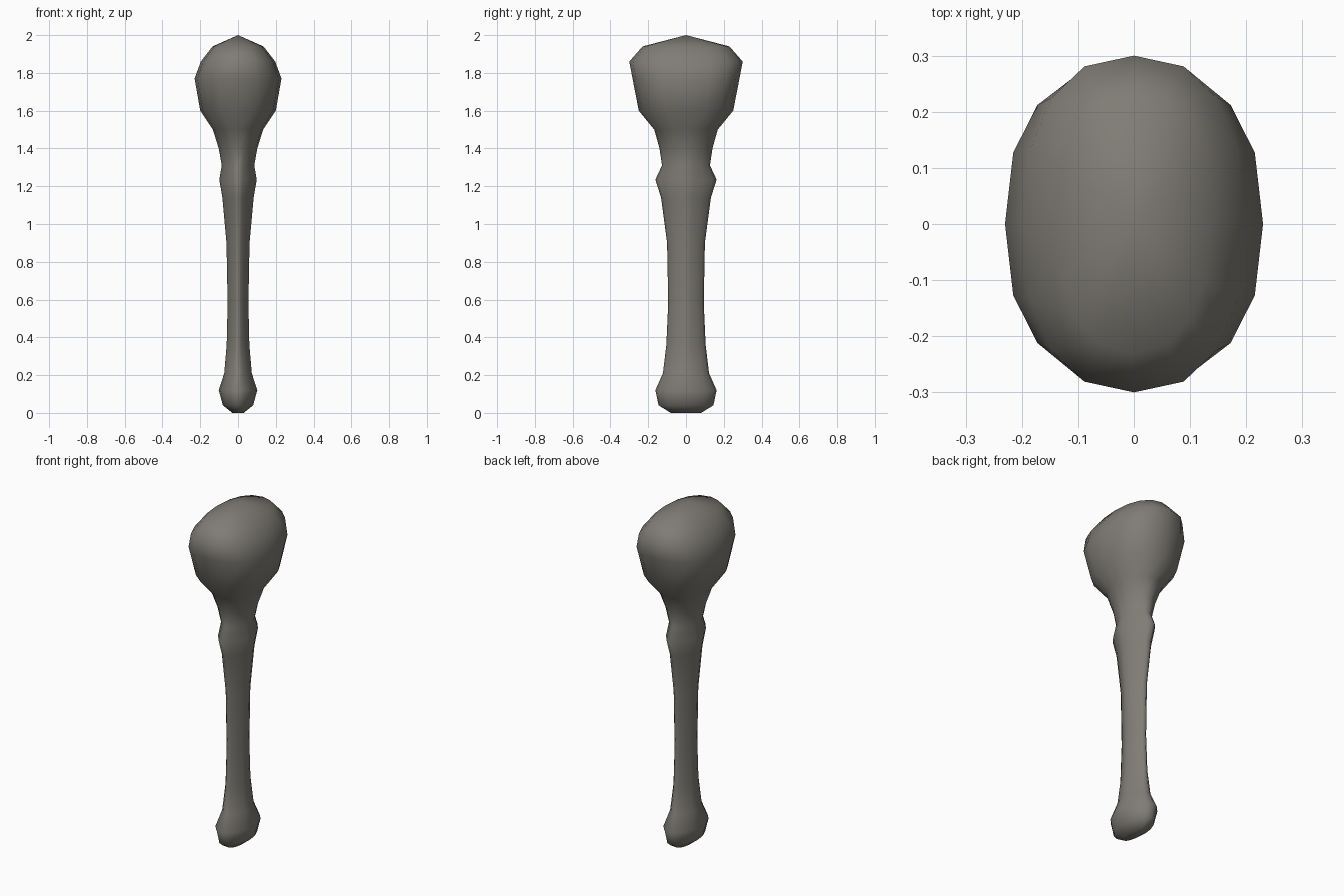
import bpy
import bmesh
from math import cos, sin, tau

cube = bpy.data.objects.get("Cube")
if cube:
    bpy.data.objects.remove(cube, do_unlink=True)

SIDES = 16

# Club profile: height, half width x, half width y, section roundness
# (1 = diamond, 2 = ellipse, above 2 = boxy)
RINGS = [
    (0.0, 0.03, 0.08, 1.8),
    (0.04, 0.08, 0.145, 1.8),
    (0.12, 0.102, 0.162, 1.8),
    (0.21, 0.073, 0.122, 1.6),
    (0.36, 0.06, 0.104, 1.4),
    (0.58, 0.055, 0.094, 1.4),
    (0.90, 0.061, 0.10, 1.4),
    (1.14, 0.083, 0.132, 1.4),
    (1.235, 0.099, 0.162, 1.4),
    (1.31, 0.086, 0.127, 1.5),
    (1.40, 0.102, 0.14, 1.7),
    (1.50, 0.133, 0.168, 2.0),
    (1.60, 0.20, 0.25, 2.2),
    (1.77, 0.23, 0.283, 2.4),
    (1.86, 0.197, 0.30, 2.4),
    (1.94, 0.135, 0.23, 2.3),
]


def power(value, exponent):
    return (1 if value >= 0 else -1) * abs(value) ** exponent


def section(bm, z, half_x, half_y, roundness):
    """One closed ring of the loft."""
    ring = []
    for i in range(SIDES):
        c, s = cos(tau * i / SIDES), sin(tau * i / SIDES)
        ring.append(bm.verts.new((half_x * power(c, 2 / roundness),
                                  half_y * power(s, 2 / roundness), z)))
    return ring


# Stone grey material
stone = bpy.data.materials.new("warm_grey")
stone.use_nodes = True
colour = (0.215, 0.203, 0.18, 1)
stone.diffuse_color = colour
bsdf = next(n for n in stone.node_tree.nodes if n.type == "BSDF_PRINCIPLED")
bsdf.inputs["Base Color"].default_value = colour
bsdf.inputs["Roughness"].default_value = 0.8

# Pommel, handle, collar and head lofted as one skin
bm = bmesh.new()
rings = [section(bm, *r) for r in RINGS]
for low, high in zip(rings, rings[1:]):
    for i in range(SIDES):
        j = (i + 1) % SIDES
        bm.faces.new((low[i], low[j], high[j], high[i]))

# Flat base and pointed crown
bm.faces.new(reversed(rings[0]))
tip = bm.verts.new((0, 0, 2))
for i in range(SIDES):
    bm.faces.new((rings[-1][i], rings[-1][(i + 1) % SIDES], tip))

bmesh.ops.recalc_face_normals(bm, faces=bm.faces)
for face in bm.faces:
    face.smooth = True
mesh = bpy.data.meshes.new("club")
bm.to_mesh(mesh)
bm.free()
mesh.materials.append(stone)
club = bpy.data.objects.new("club", mesh)
bpy.context.collection.objects.link(club)
